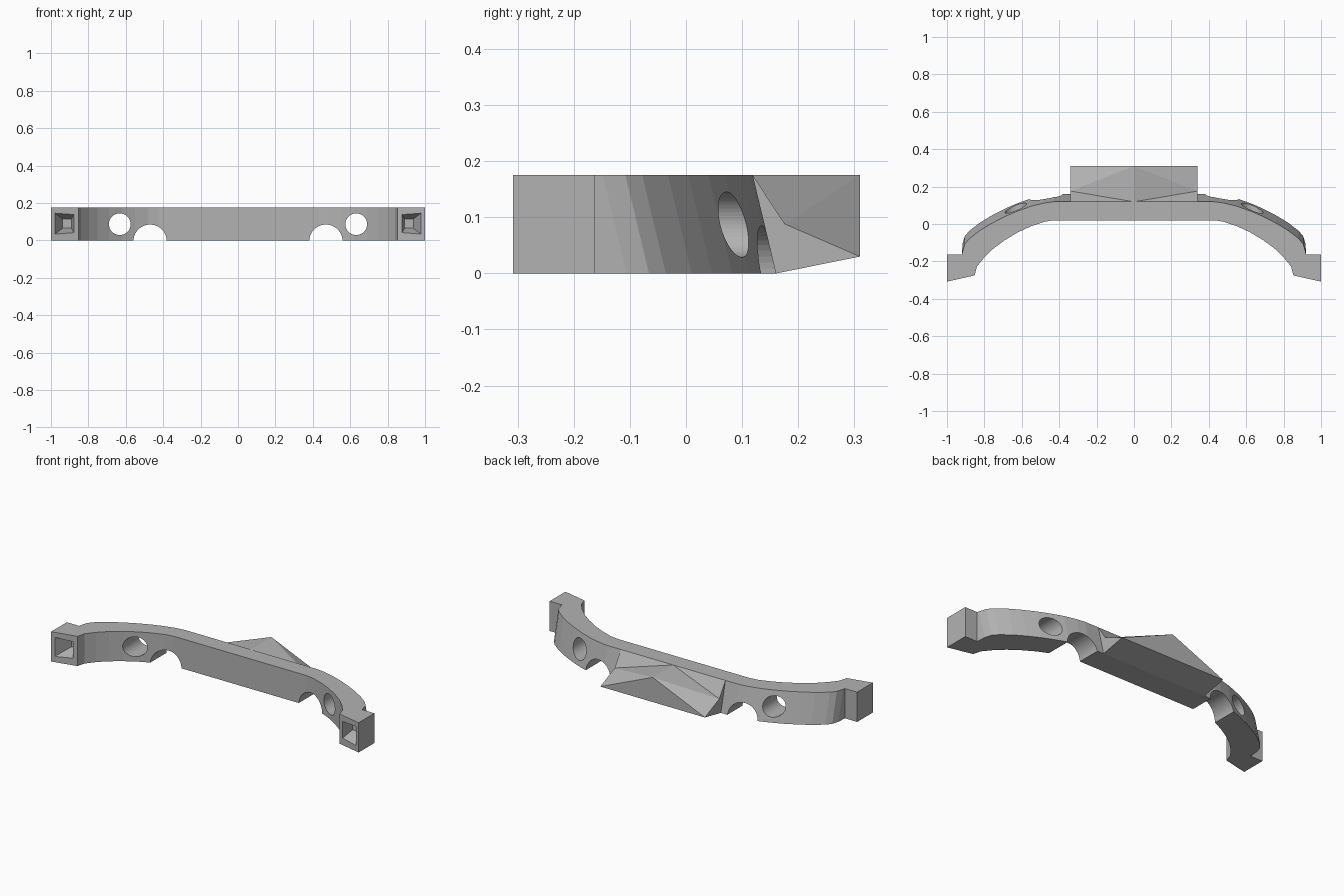
import bpy, bmesh, math
from mathutils import Matrix, Vector

if "Cube" in bpy.data.objects:
    bpy.data.objects.remove(bpy.data.objects["Cube"])

H = 0.175      # height of the band
LEAN = 0.042   # how far the back face leans out at the bottom

grey = bpy.data.materials.new("plain grey")
grey.diffuse_color = (0.45, 0.45, 0.45, 1)
grey.use_nodes = True
grey.node_tree.nodes["Principled BSDF"].inputs["Base Color"].default_value = grey.diffuse_color


def make(name, verts, faces):
    bm = bmesh.new()
    vs = [bm.verts.new(v) for v in verts]
    for f in faces:
        bm.faces.new([vs[i] for i in f])
    bmesh.ops.recalc_face_normals(bm, faces=bm.faces)
    me = bpy.data.meshes.new(name)
    bm.to_mesh(me)
    bm.free()
    me.materials.append(grey)
    ob = bpy.data.objects.new(name, me)
    bpy.context.collection.objects.link(ob)
    return ob


def loft(name, a, b):
    """Solid between two matching outlines."""
    n = len(a)
    faces = [list(range(n)), list(range(n, 2 * n))]
    faces += [(i, (i + 1) % n, n + (i + 1) % n, n + i) for i in range(n)]
    return make(name, a + b, faces)


def cut(target, cutter):
    cutter.hide_render = True
    m = target.modifiers.new("cut", 'BOOLEAN')
    m.operation = 'DIFFERENCE'
    m.solver = 'EXACT'
    m.object = cutter
    bpy.context.view_layer.objects.active = target
    bpy.ops.object.modifier_apply(modifier=m.name)
    bpy.data.objects.remove(cutter)


def rod(x, z, r):
    """Round cutter running front to back."""
    ring = [(x + r * math.cos(t * math.tau / 48), z + r * math.sin(t * math.tau / 48))
            for t in range(48)]
    return loft("cutter", [(u, -0.5, w) for u, w in ring], [(u, 0.5, w) for u, w in ring])


# curved band with end blocks: front edge and leaning back edge of one half
front = [(0.43, 0.02), (0.48, 0.012), (0.55, -0.012), (0.62, -0.044), (0.69, -0.086),
         (0.75, -0.13), (0.80, -0.178), (0.84, -0.228), (0.852, -0.275)]
block = [(1.0, -0.308), (1.0, -0.162), (0.92, -0.162)]
back = [(0.917, -0.148), (0.905, -0.108), (0.88, -0.078), (0.82, -0.032), (0.76, 0.004),
        (0.69, 0.04), (0.62, 0.07), (0.55, 0.095), (0.48, 0.112), (0.43, 0.119)]
half = [(x, y, 0) for x, y in front + block] + [(x, y, LEAN) for x, y in back]
outline = half + [(-x, y, d) for x, y, d in reversed(half)]
band = loft("curved_band",
            [(x, y + d, 0) for x, y, d in outline],
            [(x, y, H) for x, y, d in outline])

for s in (-1, 1):
    # round through hole and half-round notch under the band
    cut(band, rod(s * 0.632, 0.087, 0.058))
    cut(band, rod(s * 0.47, -0.004, 0.089))
    # tapered square socket in the end block
    def square(cx, y, h):
        return [(s * (cx + i * h), y, 0.09 + k * h * 1.05)
                for i, k in ((-1, -1), (1, -1), (1, 1), (-1, 1))]
    cut(band, loft("cutter", square(0.929, -0.33, 0.062), square(0.914, -0.21, 0.023)))

# faceted wedge on the back
W = 0.34
side = [(0.119, H), (0.176, 0.088), (0.31, 0.03), (0.161, 0)]   # y, z of each side face
verts = [(-W, y, z) for y, z in side] + [(W, y, z) for y, z in side]
verts += [(0, 0.119, H), (0, 0.31, H)]
faces = [(0, 1, 2, 3), (4, 5, 6, 7),
         (0, 1, 8), (4, 5, 8), (8, 1, 9), (8, 5, 9),
         (1, 2, 9), (5, 6, 9), (2, 6, 9),
         (2, 3, 7, 6), (0, 8, 4, 7, 3)]
make("back_wedge", verts, faces)
